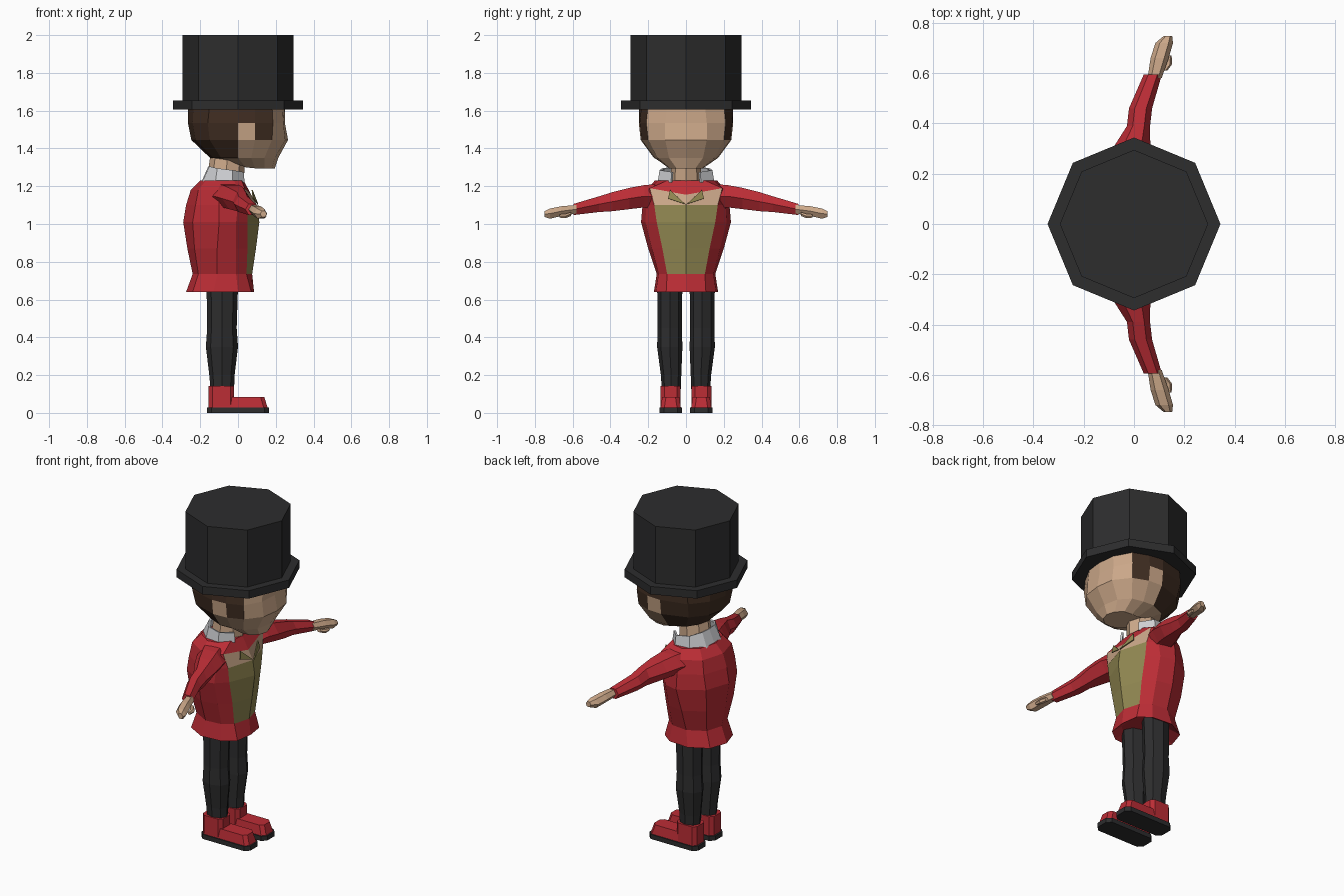
import bpy, bmesh, math

if "Cube" in bpy.data.objects:
    bpy.data.objects.remove(bpy.data.objects["Cube"])


def material(name, r, g, b):
    m = bpy.data.materials.new(name)
    m.diffuse_color = (r, g, b, 1)
    m.use_nodes = True
    m.node_tree.nodes["Principled BSDF"].inputs["Base Color"].default_value = m.diffuse_color
    return m


BLACK = material("black cloth", 0.026, 0.026, 0.027)
RED = material("red cloth", 0.50, 0.026, 0.036)
SKIN = material("skin", 0.60, 0.39, 0.25)
BROWN = material("brown hair", 0.052, 0.027, 0.016)
OLIVE = material("olive vest", 0.29, 0.25, 0.085)
WHITE = material("pale collar", 0.62, 0.63, 0.65)


def finish(name, bm, mats):
    bmesh.ops.recalc_face_normals(bm, faces=bm.faces)
    me = bpy.data.meshes.new(name)
    bm.to_mesh(me)
    bm.free()
    for m in mats:
        me.materials.append(m)
    ob = bpy.data.objects.new(name, me)
    bpy.context.collection.objects.link(ob)
    return ob


def loft(name, rings, mats, rule=None):
    """Skin closed rings; rule(level, column) gives the material slot."""
    bm = bmesh.new()
    rows = [[bm.verts.new(p) for p in ring] for ring in rings]
    n = len(rows[0])
    for i in range(len(rows) - 1):
        for j in range(n):
            k = (j + 1) % n
            f = bm.faces.new((rows[i][j], rows[i][k], rows[i + 1][k], rows[i + 1][j]))
            if rule:
                f.material_index = rule(i, j)
    bm.faces.new(rows[0])
    bm.faces.new(rows[-1])
    return finish(name, bm, mats)


def mirrored(half, z):
    """Full ring from front-to-back half points (x, y[, z])."""
    pts = [(p[0], p[1], p[2] if len(p) > 2 else z) for p in half]
    return pts + [(x, -y, h) for x, y, h in reversed(pts[1:-1])]


def ngon(n, cx, cy, z, rx, ry, turn=0.0):
    return [(cx + rx * math.cos(turn + 2 * math.pi * i / n),
             cy + ry * math.sin(turn + 2 * math.pi * i / n), z) for i in range(n)]


# Top hat: wide brim and straight crown
loft("hat_brim", [ngon(8, 0, 0, z, 0.344, 0.344) for z in (1.605, 1.653)], [BLACK])
loft("hat_crown", [ngon(8, 0, 0, z, 0.295, 0.295) for z in (1.65, 2.0)], [BLACK])

# Head, hair painted on the back, sideburns and temple band
head = [
    (1.295, [(.195, 0), (.18, .05), (.14, .085), (.09, .09), (.04, .08, 1.30),
             (-.05, .06, 1.335), (-.08, .03, 1.34), (-.09, 0, 1.345)]),
    (1.35, [(.213, 0), (.195, .09), (.14, .15), (.07, .165), (0, .17),
            (-.09, .13), (-.13, .07), (-.148, 0)]),
    (1.445, [(.265, 0), (.25, .11), (.18, .20), (.09, .235), (0, .24),
             (-.15, .19), (-.225, .10), (-.247, 0)]),
    (1.535, [(.248, 0), (.24, .11), (.185, .21), (.09, .245), (0, .25),
             (-.16, .21), (-.24, .11), (-.265, 0)]),
    (1.63, [(.248, 0), (.235, .10), (.18, .20), (.09, .235), (0, .25),
            (-.15, .21), (-.235, .11), (-.265, 0)]),
]


def hair_rule(i, j):
    c = min(j, 13 - j)
    if c >= 4:
        return int(i >= 1)
    if c == 3:
        return int(i == 3)
    return int(c == 2 and i >= 2)


loft("head", [mirrored(h, z) for z, h in head], [SKIN, BROWN], hair_rule)
loft("neck", [ngon(8, -.07, 0, 1.2, .1, .085), ngon(8, -.055, 0, 1.36, .092, .075)], [SKIN])

# Open shirt collar around the neck
low = [(.035, .08, 1.22), (-.03, .15, 1.22), (-.12, .14, 1.22), (-.19, .07, 1.22), (-.195, 0, 1.22)]
top = [(.03, .075, 1.275), (-.03, .14, 1.285), (-.11, .125, 1.295), (-.152, .06, 1.305), (-.157, 0, 1.305)]
bm = bmesh.new()
strips = [[bm.verts.new(p) for p in e + [(x, -y, z) for x, y, z in e[-2::-1]]] for e in (low, top)]
for j in range(len(strips[0]) - 1):
    bm.faces.new((strips[0][j], strips[0][j + 1], strips[1][j + 1], strips[1][j]))
collar = finish("collar", bm, [WHITE])
solid = collar.modifiers.new("thickness", 'SOLIDIFY')
solid.thickness = 0.012

# Coat body with olive vest panel and bare upper chest
coat = [
    (.67, [(.04, 0), (.03, .07), (-.02, .11), (-.12, .12), (-.19, .08), (-.22, 0)]),
    (.64, [(.085, 0), (.07, .105), (0, .16), (-.13, .17), (-.24, .11), (-.275, 0)]),
    (.735, [(.075, 0), (.045, .10), (-.01, .145), (-.11, .155), (-.21, .10), (-.24, 0)]),
    (.87, [(.095, 0), (.05, .125), (-.01, .18), (-.11, .20), (-.23, .13), (-.268, 0)]),
    (1.01, [(.113, 0), (.05, .155), (-.01, .215), (-.10, .238), (-.24, .15), (-.29, 0)]),
    (1.10, [(.10, 0), (.05, .168), (0, .21), (-.10, .23), (-.225, .15), (-.275, 0)]),
    (1.18, [(.07, 0, 1.155), (.035, .192, 1.19), (0, .20), (-.10, .21), (-.21, .14), (-.25, 0)]),
    (1.23, [(.03, 0), (.02, .10), (-.02, .15), (-.09, .165), (-.17, .11), (-.2, 0)]),
]


def coat_rule(i, j):
    if j not in (0, 9):
        return 0
    return {2: 1, 3: 1, 4: 1, 5: 2}.get(i, 0)


loft("coat", [mirrored(h, z) for z, h in coat], [RED, OLIVE, SKIN], coat_rule)

for s, side in ((1, "left"), (-1, "right")):
    # Vest lapel tip
    bm = bmesh.new()
    bm.faces.new([bm.verts.new((x, s * y, z)) for x, y, z in
                  ((.108, .004, 1.105), (.078, .085, 1.18), (.083, .095, 1.135))])
    tip = finish(side + "_lapel", bm, [OLIVE])
    tip.modifiers.new("thickness", 'SOLIDIFY').thickness = 0.006

    # Sleeve and hand: stations of x, y, z, half depth, half height
    def limb(name, stations, mat):
        loft(name, [[(cx + rx * math.cos(a * math.pi / 3), s * y, cz + rz * math.sin(a * math.pi / 3))
                     for a in range(6)] for cx, y, cz, rx, rz in stations], [mat])

    limb(side + "_sleeve", [(-.07, .12, 1.14, .10, .085), (-.035, .22, 1.147, .09, .068),
                            (-.01, .30, 1.135, .075, .065), (.018, .39, 1.118, .046, .058),
                            (.026, .46, 1.105, .046, .048), (.075, .595, 1.077, .036, .034)], RED)
    limb(side + "_hand", [(.082, .58, 1.078, .028, .026), (.102, .66, 1.068, .036, .03),
                          (.12, .72, 1.055, .035, .031), (.135, .748, 1.053, .017, .018)], SKIN)
    limb(side + "_thumb", [(.118, .61, 1.052, .014, .012), (.135, .635, 1.043, .016, .013),
                           (.14, .67, 1.042, .01, .01)], SKIN)

    # Trouser leg
    legs = [(.12, -.083, .078, .062, .05), (.20, -.085, .079, .067, .054), (.35, -.085, .086, .085, .067),
            (.45, -.085, .086, .078, .064), (.70, -.083, .086, .084, .067)]
    loft(side + "_leg", [ngon(8, x, s * y, z, rx, ry) for z, x, y, rx, ry in legs], [BLACK])

    # Shoe: sole, low toe part and ankle part as chamfered slabs
    def slab(name, x0, x1, w, z0, z1, cut, mat, taper=0.0):
        rings = []
        for z, t in ((z0, 0), (z1, taper)):
            a, b, h = x0, x1 - t, w - t * .5
            half = [(b, -h + cut), (b, h - cut), (b - cut, h), (a + cut, h),
                    (a, h - cut), (a, -h + cut), (a + cut, -h), (b - cut, -h)]
            rings.append([(x, s * .081 + y, z) for x, y in half])
        loft(name, rings, [mat])

    slab(side + "_sole", -.165, .165, .06, 0, .028, .025, BLACK)
    slab(side + "_shoe", -.155, .157, .054, .026, .085, .02, RED, .018)
    slab(side + "_ankle", -.155, -.02, .053, .028, .143, .02, RED)
